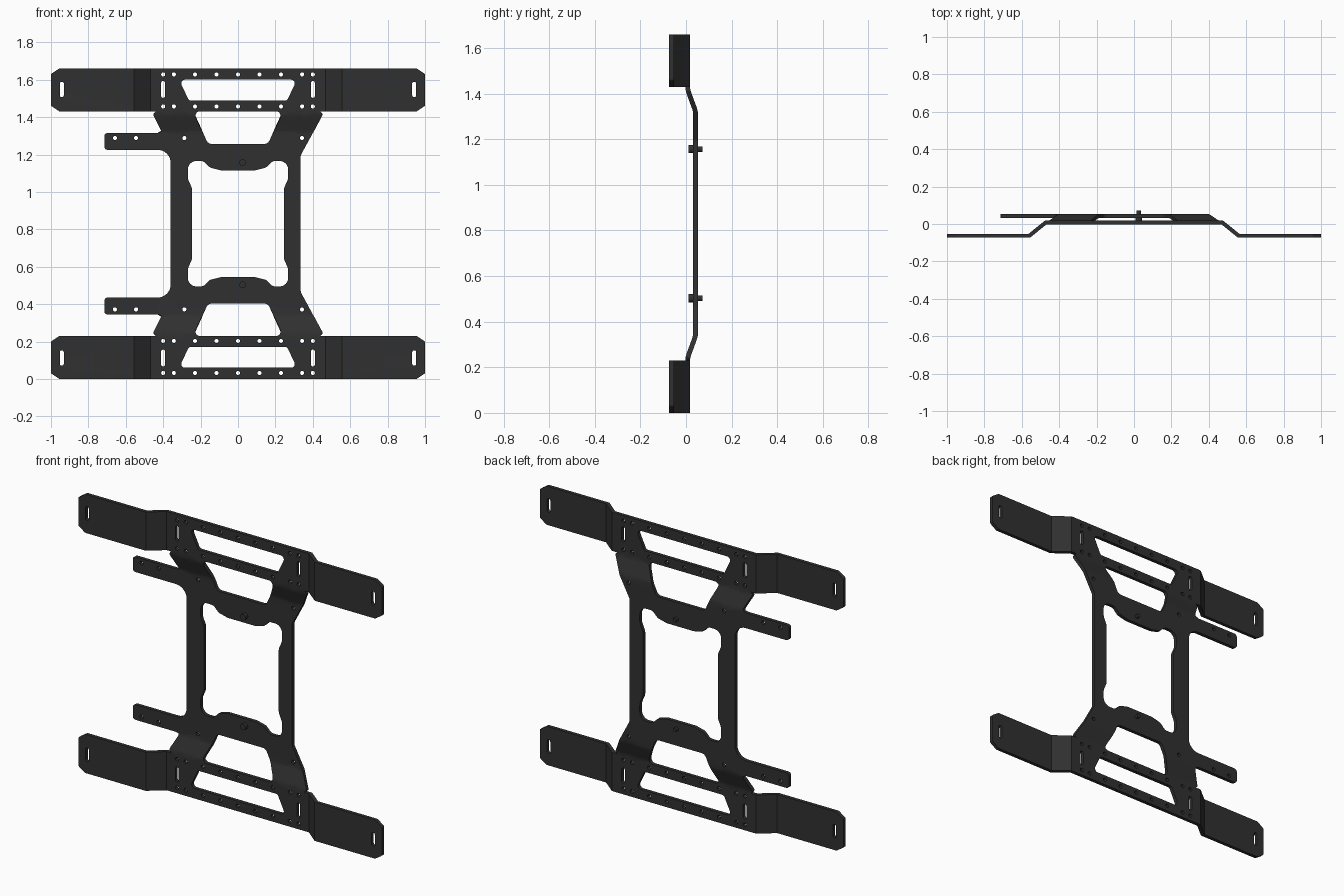
import bpy, bmesh, math
from mathutils import Vector

if "Cube" in bpy.data.objects:
    bpy.data.objects.remove(bpy.data.objects["Cube"])

H = 1.66            # total height; everything mirrors about H / 2
THICK = 0.021

mat = bpy.data.materials.new("dark_metal")
mat.diffuse_color = (0.03, 0.03, 0.03, 1)
mat.use_nodes = True
mat.node_tree.nodes["Principled BSDF"].inputs["Base Color"].default_value = mat.diffuse_color


def rounded(points, steps=8):
    """Closed polygon of (x, z, radius) with arc fillets at the corners."""
    out, n = [], len(points)
    for i, (x, z, r) in enumerate(points):
        p = Vector((x, z))
        a = Vector(points[i - 1][:2]) - p
        b = Vector(points[(i + 1) % n][:2]) - p
        half = a.angle(b) / 2
        if r <= 0 or half > 1.55:
            out.append(p)
            continue
        a.normalize()
        b.normalize()
        t = r / math.tan(half)
        c = p + (a + b).normalized() * r / math.sin(half)
        u, v = (p + a * t - c).normalized(), (p + b * t - c).normalized()
        k = max(2, round(steps * u.angle(v) / (math.pi / 2)))
        out += [c + u.slerp(v, j / k) * r for j in range(k + 1)]
    return out


def slot(x, z, r, half_len=0.0):
    """Round hole, or an upright slot when half_len is given."""
    pts = []
    for i in range(20):
        a = 2 * math.pi * (i + 0.5) / 20
        s = math.sin(a)
        pts.append(Vector((x + r * math.cos(a), z + r * s + math.copysign(half_len, s))))
    return pts


def flip_x(pts):
    return [(-x, z, r) for x, z, r in reversed(pts)]


def flip_z(pts):
    return [(x, H - z, r) for x, z, r in reversed(pts)]


# outer outline, lower half from right rail to left rail
bar_end = [(0.44, 0.23, 0), (0.955, 0.23, 0.01), (1, 0.2, 0.01), (1, 0.03, 0.01), (0.955, 0, 0.01)]
lower = [(0.335, 0.465, 0.04), (0.453, 0.245, 0.008)] + bar_end + flip_x(bar_end) + [
    (-0.453, 0.245, 0.008), (-0.408, 0.335, 0.008), (-0.43, 0.345, 0.01),
    (-0.715, 0.345, 0.018), (-0.715, 0.435, 0.018), (-0.36, 0.435, 0.07)]
loops = [rounded(lower + flip_z(lower))]

# central window with rounded ears
quarter = [(0.246, 0.64, 0.05), (0.268, 0.59, 0.05), (0.268, 0.495, 0.045),
           (0.185, 0.495, 0.03), (0.15, 0.53, 0.03), (0.09, 0.545, 0.05)]
half = quarter + flip_x(quarter)
loops.append(rounded(half + flip_z(half)))

# tapered windows, screw holes and slots, repeated at both ends
windows = [
    [(0.315, 0.06, 0.02), (-0.315, 0.06, 0.02), (-0.262, 0.172, 0.018), (0.262, 0.172, 0.018)],
    [(0.24, 0.23, 0.022), (-0.24, 0.23, 0.022), (-0.16, 0.403, 0.03), (0.16, 0.403, 0.03)]]
for w in windows:
    loops += [rounded(w), rounded(flip_z(w))]

holes = [(x, z, 0.011, 0) for z in (0.032, 0.203)
         for x in (-0.4, -0.343, -0.23, -0.115, 0, 0.115, 0.23, 0.343, 0.4)]
holes += [(x, 0.372, 0.011, 0) for x in (-0.658, -0.545, -0.287, 0.342)]
holes += [(s * 0.4, 0.112, 0.011, 0.034) for s in (-1, 1)]
holes += [(s * 0.942, 0.112, 0.011, 0.03) for s in (-1, 1)]
for x, z, r, h in holes:
    loops += [slot(x, z, r, h), slot(x, H - z, r, h)]

# fill the flat sheet
bm = bmesh.new()
for loop in loops:
    vs = [bm.verts.new((p.x, 0, p.y)) for p in loop]
    for i, v in enumerate(vs):
        bm.edges.new((vs[i - 1], v))
bmesh.ops.triangle_fill(bm, use_beauty=True, edges=bm.edges[:], normal=(0, -1, 0))

# bend profiles: depth along the leg (z) and along the bar (x)
LEG = [(0.24, 0.008), (0.257, 0.0125), (0.325, 0.0375), (0.342, 0.042)]
BAR = [(0.472, 0.008), (0.56, -0.063)]


def interp(profile, t):
    if t <= profile[0][0]:
        return profile[0][1]
    for (t0, y0), (t1, y1) in zip(profile, profile[1:]):
        if t <= t1:
            return y0 + (y1 - y0) * (t - t0) / (t1 - t0)
    return profile[-1][1]


cuts = [((0, 0, z), (0, 0, 1)) for t, _ in LEG for z in (t, H - t)]
cuts += [((s * t, 0, 0), (1, 0, 0)) for t, _ in BAR for s in (-1, 1)]
for co, no in cuts:
    bmesh.ops.bisect_plane(bm, geom=bm.verts[:] + bm.edges[:] + bm.faces[:],
                           dist=1e-5, plane_co=co, plane_no=no)
for v in bm.verts:
    m = min(v.co.z, H - v.co.z)
    v.co.y = interp(BAR, abs(v.co.x)) if m < 0.2399 else interp(LEG, m)
bmesh.ops.recalc_face_normals(bm, faces=bm.faces[:])


def finish(bm, name):
    me = bpy.data.meshes.new(name)
    bm.to_mesh(me)
    bm.free()
    me.materials.append(mat)
    ob = bpy.data.objects.new(name, me)
    bpy.context.collection.objects.link(ob)
    bpy.ops.object.select_all(action='DESELECT')
    ob.select_set(True)
    bpy.context.view_layer.objects.active = ob
    return ob


# bracket plate with real thickness
plate = finish(bm, "bracket_plate")
sol = plate.modifiers.new("thickness", 'SOLIDIFY')
sol.thickness, sol.offset = THICK, 0
sol.use_even_offset = True
sol.use_quality_normals = True
bpy.ops.object.modifier_apply(modifier=sol.name)
bpy.ops.object.shade_smooth_by_angle(angle=math.radians(30))
wn = plate.modifiers.new("clean_normals", 'WEIGHTED_NORMAL')
wn.keep_sharp = True

# pins: wide head in front, thin shank behind
for name, z in (("lower_pin", 0.503), ("upper_pin", H - 0.503)):
    bm = bmesh.new()
    rings = []
    for y, r in ((0.01, 0.018), (0.04, 0.018), (0.04, 0.012), (0.072, 0.012)):
        rings.append([bm.verts.new((0.025 + r * math.cos(a), y, z + r * math.sin(a)))
                      for a in (2 * math.pi * i / 20 for i in range(20))])
    for a, b in zip(rings, rings[1:]):
        for i in range(20):
            bm.faces.new((a[i - 1], a[i], b[i], b[i - 1]))
    bm.faces.new(rings[0])
    bm.faces.new(rings[-1])
    bmesh.ops.recalc_face_normals(bm, faces=bm.faces[:])
    finish(bm, name)
    bpy.ops.object.shade_smooth_by_angle(angle=math.radians(30))
